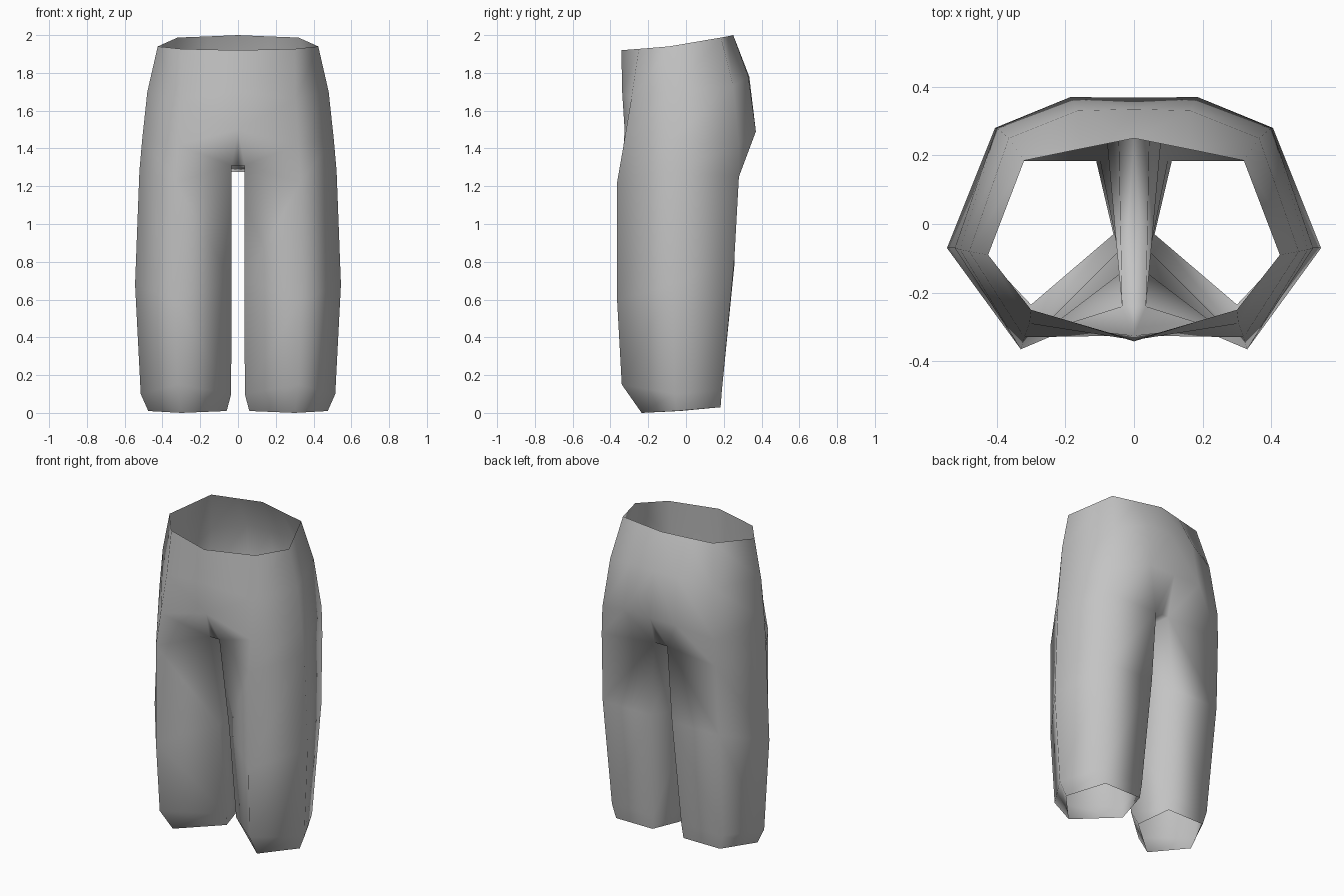
import bpy, bmesh

cube = bpy.data.objects.get("Cube")
if cube:
    bpy.data.objects.remove(cube, do_unlink=True)

# Plain grey cloth
cloth = bpy.data.materials.new("grey_cloth")
cloth.use_nodes = True
cloth.diffuse_color = (0.55, 0.55, 0.55, 1)
bsdf = next(n for n in cloth.node_tree.nodes if n.type == 'BSDF_PRINCIPLED')
bsdf.inputs["Base Color"].default_value = (0.55, 0.55, 0.55, 1)
bsdf.inputs["Roughness"].default_value = 0.9

# Hip half-rings: centre back, back, back corner, side, front, centre front
waist = [(0, .25, 2.0), (.16, .218, 1.993), (.32, .185, 1.987),
         (.425, -.09, 1.94), (.3, -.25, 1.927), (0, -.342, 1.92)]
upper_hip = [(0, .335, 1.78), (.165, .33, 1.78), (.365, .25, 1.73),
             (.48, -.08, 1.7), (.305, -.29, 1.66), (0, -.338, 1.7)]
lower_hip = [(0, .368, 1.49), (.185, .37, 1.49), (.4, .28, 1.42),
             (.507, -.075, 1.45), (.32, -.33, 1.42), (0, -.325, 1.5)]

# Leg rings: inner back, outer back, side, front, inner front
thigh = [(.045, .255, 1.275), (.405, .28, 1.25), (.522, -.07, 1.28),
         (.33, -.365, 1.22), (.035, -.24, 1.31)]
knee = [(.08, .258, .8), (.415, .255, .8), (.545, -.07, .68),
        (.33, -.365, .6), (.035, -.14, .7)]
ankle = [(.1, .19, .12), (.395, .19, .12), (.515, -.06, .1),
         (.32, -.34, .15), (.036, -.07, .1)]
hem = [(.11, .183, .03), (.37, .183, .03), (.475, -.05, .01),
       (.3, -.235, 0), (.06, -.03, .01)]

bm = bmesh.new()


def ring(points):
    return [bm.verts.new(p) for p in points]


def bridge(top, bottom, closed=False):
    n = len(top)
    for i in range(n if closed else n - 1):
        j = (i + 1) % n
        bm.faces.new((top[i], top[j], bottom[j], bottom[i]))


# Hips
hips = [ring(r) for r in (waist, upper_hip, lower_hip)]
for a, b in zip(hips, hips[1:]):
    bridge(a, b)

# Leg, open at the hem
legs = [ring(r) for r in (thigh, knee, ankle, hem)]
for a, b in zip(legs, legs[1:]):
    bridge(a, b, closed=True)

# Join hips to leg, with the narrow crotch strip between the legs
low, top = hips[-1], legs[0]
seam_back, seam_front = ring([(0, .255, 1.275), (0, -.24, 1.31)])
bridge(low[1:], top)
bm.faces.new((low[0], low[1], top[0], seam_back))
bm.faces.new((low[5], seam_front, top[4]))
bm.faces.new((seam_back, top[0], top[4], seam_front))
bmesh.ops.recalc_face_normals(bm, faces=bm.faces)

# Make sure the outside is the outside
bm.faces.ensure_lookup_table()
side = max(bm.faces, key=lambda f: f.calc_center_median().x)
if side.normal.x < 0:
    bmesh.ops.reverse_faces(bm, faces=bm.faces)

mesh = bpy.data.meshes.new("trousers")
bm.to_mesh(mesh)
bm.free()
mesh.materials.append(cloth)
for p in mesh.polygons:
    p.use_smooth = True
trousers = bpy.data.objects.new("trousers", mesh)
bpy.context.collection.objects.link(trousers)

# Second half
mirror = trousers.modifiers.new("mirror", 'MIRROR')
mirror.use_axis[0] = True
mirror.use_clip = True
mirror.merge_threshold = 0.001
